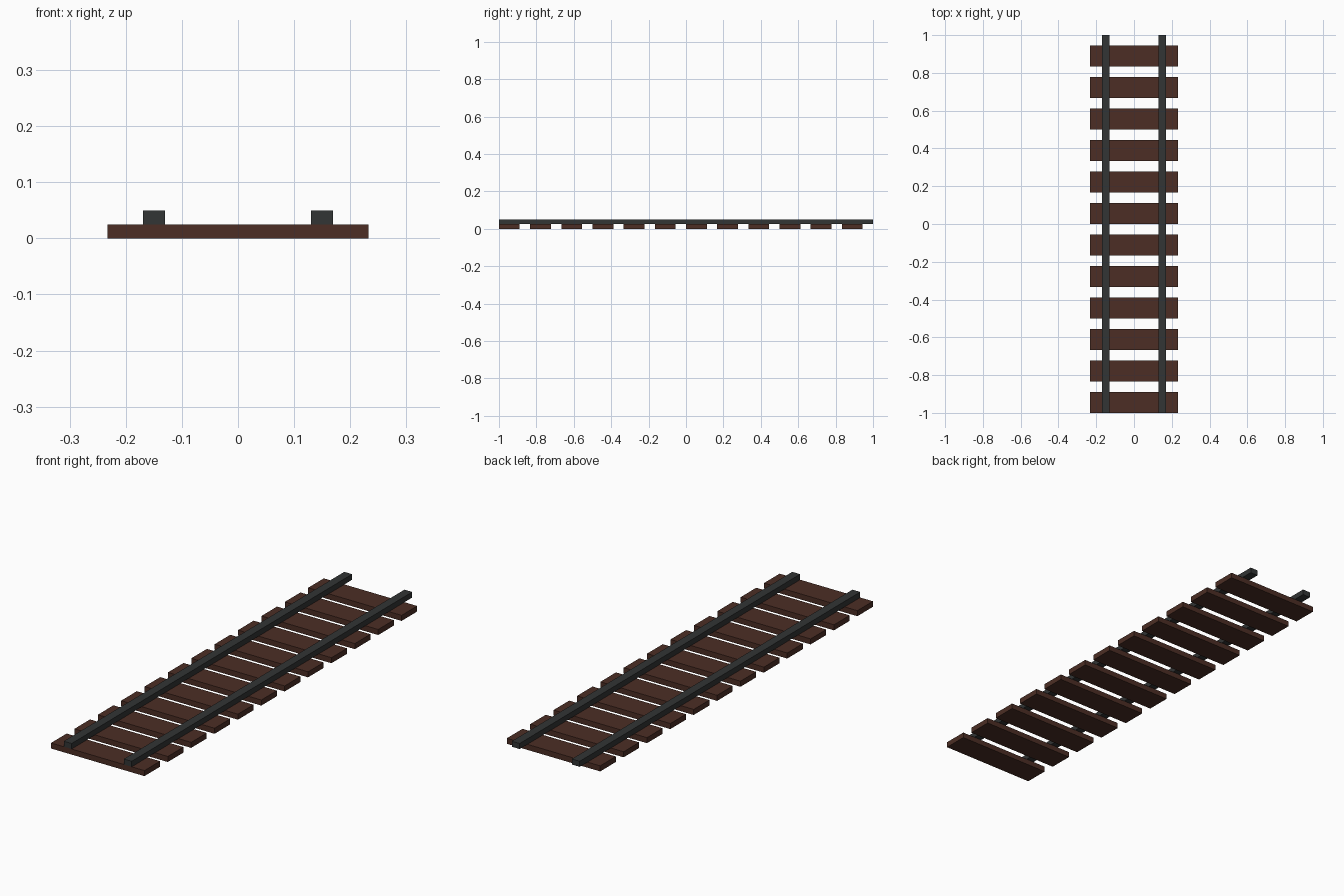
import bpy
import bmesh
from mathutils import Vector

cube = bpy.data.objects.get("Cube")
if cube:
    bpy.data.objects.remove(cube, do_unlink=True)


def make_material(name, rgb):
    mat = bpy.data.materials.new(name)
    mat.use_nodes = True
    colour = (*rgb, 1.0)
    mat.diffuse_color = colour
    mat.node_tree.nodes["Principled BSDF"].inputs["Base Color"].default_value = colour
    return mat


def make_box(name, centre, size, mat):
    mesh = bpy.data.meshes.new(name)
    bm = bmesh.new()
    bmesh.ops.create_cube(bm, size=1.0)
    bmesh.ops.scale(bm, vec=Vector(size), verts=bm.verts)
    bm.to_mesh(mesh)
    bm.free()
    mesh.materials.append(mat)
    obj = bpy.data.objects.new(name, mesh)
    obj.location = centre
    bpy.context.collection.objects.link(obj)
    return obj


wood = make_material("dark brown wood", (0.072, 0.027, 0.018))
steel = make_material("dark grey steel", (0.032, 0.035, 0.035))

LENGTH = 2.0
TIE_COUNT = 12
PITCH = LENGTH / TIE_COUNT
TIE_DEPTH = PITCH * 2 / 3
LAYER = 0.025  # thickness of both the ties and the rails

# Cross ties, starting flush with the front end of the rails
for i in range(TIE_COUNT):
    y = -LENGTH / 2 + i * PITCH + TIE_DEPTH / 2
    make_box(f"cross_tie_{i + 1}", (0, y, LAYER / 2), (0.466, TIE_DEPTH, LAYER), wood)

# Pair of rails resting on the ties
for side, sign in (("left", 1), ("right", -1)):
    make_box(f"rail_{side}", (sign * 0.15, 0, LAYER * 1.5), (0.039, LENGTH, LAYER), steel)
